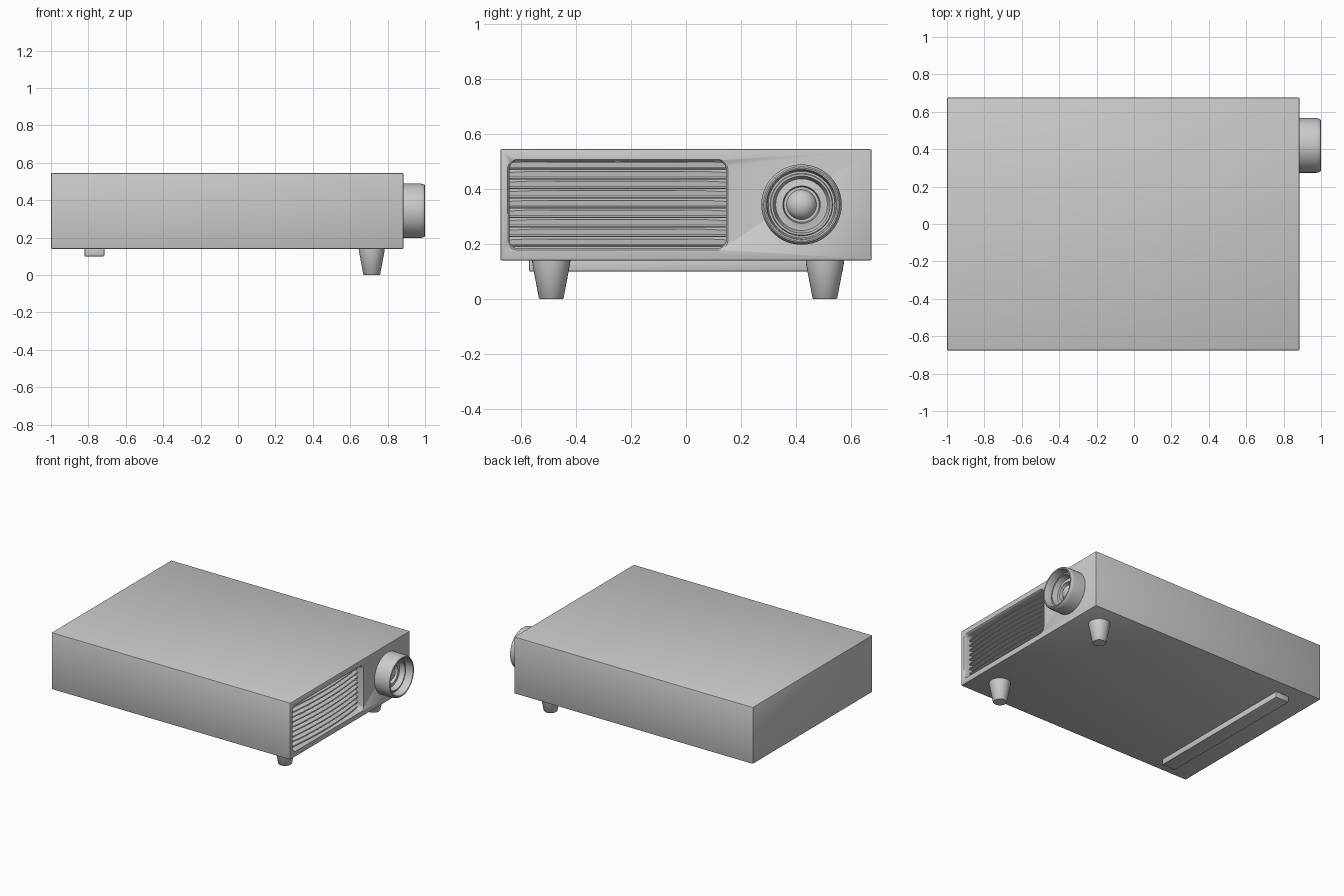
import bpy, bmesh, math
from mathutils import Vector

if "Cube" in bpy.data.objects:
    bpy.data.objects.remove(bpy.data.objects["Cube"])


def finish(name, bm, angle=35):
    bmesh.ops.recalc_face_normals(bm, faces=bm.faces)
    me = bpy.data.meshes.new(name)
    bm.to_mesh(me)
    bm.free()
    ob = bpy.data.objects.new(name, me)
    bpy.context.collection.objects.link(ob)
    bpy.ops.object.select_all(action='DESELECT')
    ob.select_set(True)
    bpy.context.view_layer.objects.active = ob
    bpy.ops.object.shade_smooth_by_angle(angle=math.radians(angle))
    return ob


def box(name, lo, hi, bevel):
    bm = bmesh.new()
    bmesh.ops.create_cube(bm, size=1)
    for v in bm.verts:
        v.co = Vector([(a + b) / 2 + c * (b - a) for a, b, c in zip(lo, hi, v.co)])
    bmesh.ops.bevel(bm, geom=bm.edges[:], offset=bevel, segments=2, profile=0.5, affect='EDGES')
    return finish(name, bm)


def loft(name, loops, closed=False):
    """Skin between vertex loops of equal length and cap both ends."""
    bm = bmesh.new()
    rings = [[bm.verts.new(p) for p in loop] for loop in loops]
    n = len(rings[0])
    for a, b in zip(rings, rings[1:]):
        for i in range(n):
            j = (i + 1) % n
            bm.faces.new((a[i], a[j], b[j], b[i]))
    bm.faces.new(rings[0])
    bm.faces.new(rings[-1])
    return finish(name, bm)


def circle(r, n=48):
    return [(r * math.cos(2 * math.pi * i / n), r * math.sin(2 * math.pi * i / n)) for i in range(n)]


def rounded_rect(x, y0, y1, z0, z1, r, seg=6):
    pts = []
    corners = [(y1 - r, z1 - r), (y0 + r, z1 - r), (y0 + r, z0 + r), (y1 - r, z0 + r)]
    for k, (cy, cz) in enumerate(corners):
        for i in range(seg + 1):
            a = math.pi / 2 * (k + i / seg)
            pts.append((x, cy + r * math.cos(a), cz + r * math.sin(a)))
    return pts


# Main housing
FRONT = 0.885
Y0, Y1, Z0, Z1 = -0.642, 0.145, 0.185, 0.5
body = box("housing", (-1, -0.675, 0.14), (FRONT, 0.675, 0.545), 0.006)

# Grille recess with a softly flared rim
cutter = loft("recess_cutter", [rounded_rect(x, Y0 - g, Y1 + g, Z0 - g, Z1 + g, 0.028 + g)
                                for x, g in ((0.80, 0), (0.868, 0), (0.878, 0.002),
                                             (0.884, 0.006), (0.887, 0.009), (0.92, 0.009))])
cutter.hide_render = True
mod = body.modifiers.new("recess", 'BOOLEAN')
mod.operation = 'DIFFERENCE'
mod.solver = 'EXACT'
mod.object = cutter
bpy.context.view_layer.objects.active = body
bpy.ops.object.modifier_apply(modifier=mod.name)
bpy.data.objects.remove(cutter)

# Bowed louvre slats
COUNT, STEPS = 9, 16
pitch = (Z1 - Z0) / COUNT
for k in range(COUNT):
    zc = Z0 + pitch * (k + 0.5)
    section = [(-0.055, 0.016), (-0.003, -0.004), (0, -0.009), (-0.003, -0.013), (-0.055, -0.004)]
    loops = []
    for i in range(STEPS + 1):
        t = i / STEPS
        bow = 0.845 + 0.028 * (1 - (2 * t - 1) ** 2)
        y = Y0 - 0.004 + t * (Y1 - Y0 + 0.008)
        loops.append([(bow + dx, y, zc + dz) for dx, dz in section])
    loft(f"grille_slat_{k + 1}", loops)

# Lens barrel: stepped rings around a domed glass
CY, CZ = 0.42, 0.343
profile = [(0.87, 0.146), (0.975, 0.146), (0.99, 0.143), (0.998, 0.138), (1.0, 0.133), (0.998, 0.128),
           (0.99, 0.125), (0.945, 0.121), (0.945, 0.114), (0.952, 0.111), (0.952, 0.104),
           (0.915, 0.094), (0.915, 0.088), (0.92, 0.068), (0.895, 0.064)]
loft("lens_barrel", [[(x, CY + a, CZ + b) for a, b in circle(r)] for x, r in profile])
dome = [(0.89 + 0.045 * math.sin(a), 0.055 * math.cos(a))
        for a in [math.radians(d) for d in (0, 12, 24, 36, 48, 60, 72, 82, 88)]]
loft("lens_glass", [[(x, CY + a, CZ + b) for a, b in circle(r)] for x, r in dome])

# Tapered front feet
for side, fy in (("left", -0.49), ("right", 0.505)):
    loft(f"front_foot_{side}", [[(0.715 + a, fy + b, z) for a, b in circle(r, 32)]
                                for z, r in ((0, 0.042), (0.003, 0.045), (0.13, 0.069), (0.145, 0.07))])

# Rear foot bar
box("rear_foot_bar", (-0.82, -0.57, 0.1), (-0.715, 0.57, 0.145), 0.003)
